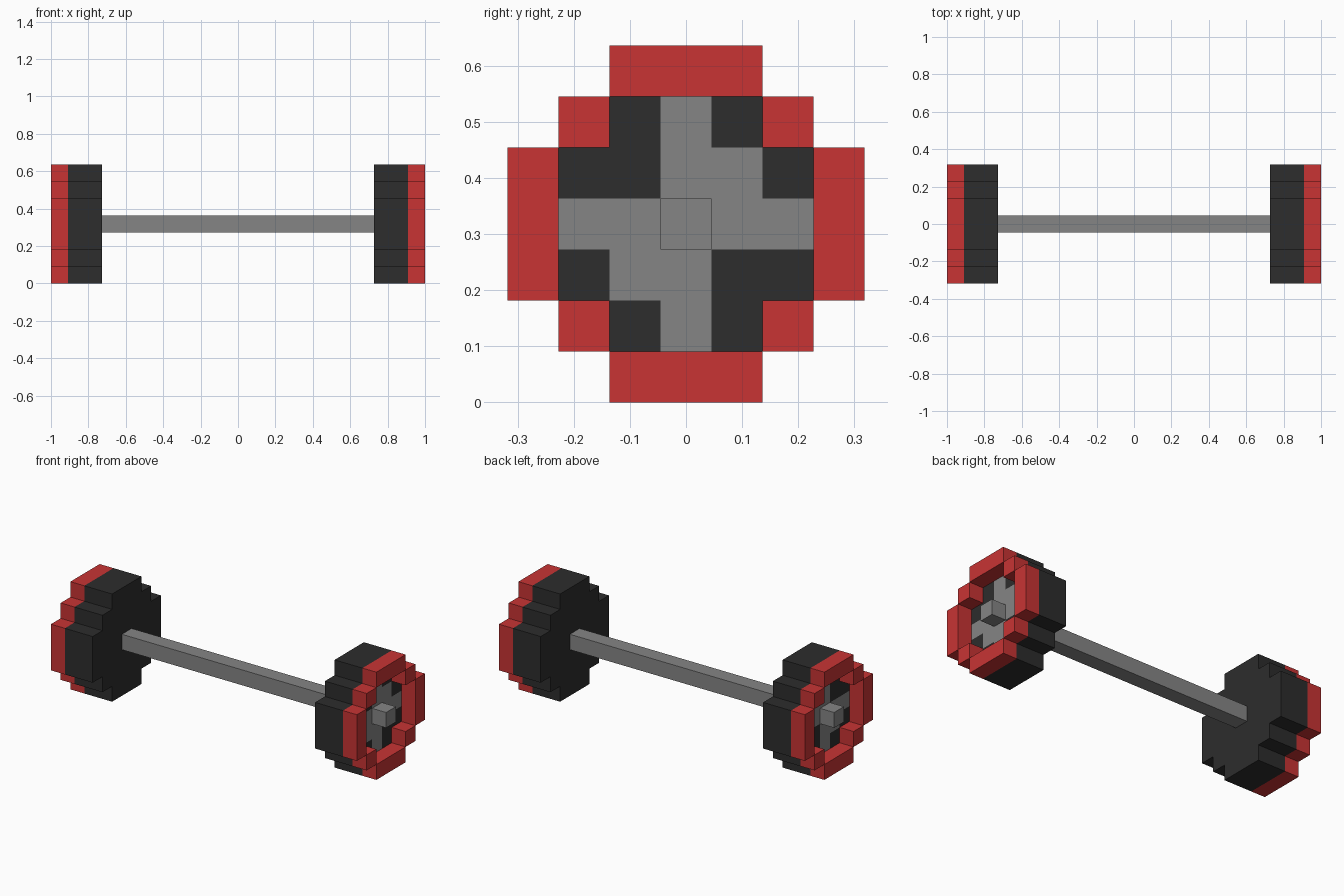
import bpy, bmesh
from mathutils import Vector

if "Cube" in bpy.data.objects:
    bpy.data.objects.remove(bpy.data.objects["Cube"])

V = 1 / 11          # block size
CZ = 3.5 * V        # height of the bar axis


def material(name, col):
    m = bpy.data.materials.new(name)
    m.diffuse_color = (*col, 1)
    m.use_nodes = True
    m.node_tree.nodes["Principled BSDF"].inputs["Base Color"].default_value = m.diffuse_color
    return m


RED = material("red", (0.578, 0.034, 0.034))
BLACK = material("black", (0.026, 0.026, 0.026))
GREY = material("steel_grey", (0.235, 0.235, 0.235))

# Stepped round cross-section and its hollow, in block cells (y, z)
R = range(-3, 4)
disc = {(y, z) for y in R for z in R if abs(y) + abs(z) <= 4}
hollow = {(y, z) for y, z in disc if max(abs(y), abs(z)) <= 2 and abs(y) + abs(z) <= 3}


def is_steel(y, z):
    return (y, z) in hollow and (y * z == 0 or y == z)


def slab(name, cells, x0, x1, mats, rule=None):
    """Extrude a set of cells along x, keeping only outer faces."""
    bm = bmesh.new()

    def quad(pts):
        f = bm.faces.new([bm.verts.new((x, y * V, CZ + z * V)) for x, y, z in pts])
        return f

    for y, z in sorted(cells):
        ring = [(y - .5, z - .5), (y + .5, z - .5), (y + .5, z + .5), (y - .5, z + .5)]
        outer = quad([(x1, *p) for p in ring])
        if rule and rule(y, z):
            outer.material_index = 1
        quad([(x0, *p) for p in reversed(ring)])
        for i, (dy, dz) in enumerate([(0, -1), (1, 0), (0, 1), (-1, 0)]):
            if (y + dy, z + dz) not in cells:
                a, b = ring[i], ring[(i + 1) % 4]
                quad([(x0, *a), (x0, *b), (x1, *b), (x1, *a)])
    bmesh.ops.remove_doubles(bm, verts=bm.verts, dist=1e-5)
    # merge coplanar cells, keeping colour borders
    bmesh.ops.dissolve_limit(bm, angle_limit=0.01, verts=bm.verts, edges=bm.edges,
                             delimit={'MATERIAL'})
    bmesh.ops.triangulate(bm, faces=[f for f in bm.faces if len(f.verts) > 4])
    me = bpy.data.meshes.new(name)
    bm.to_mesh(me)
    bm.free()
    for m in mats:
        me.materials.append(m)
    ob = bpy.data.objects.new(name, me)
    bpy.context.collection.objects.link(ob)
    return ob


# Handle bar between the weights
slab("bar", {(0, 0)}, -8 * V, 8 * V, [GREY])

# Weight plate, red rim and bar tip, mirrored to the other end
parts = [
    slab("weight_plate", disc, 8 * V, 10 * V, [BLACK, GREY], is_steel),
    slab("rim", disc - hollow, 10 * V, 11 * V, [RED]),
    slab("bar_tip", {(0, 0)}, 10 * V, 11 * V, [GREY]),
]
for ob in parts:
    ob.modifiers.new("mirror", 'MIRROR').use_axis = (True, False, False)
